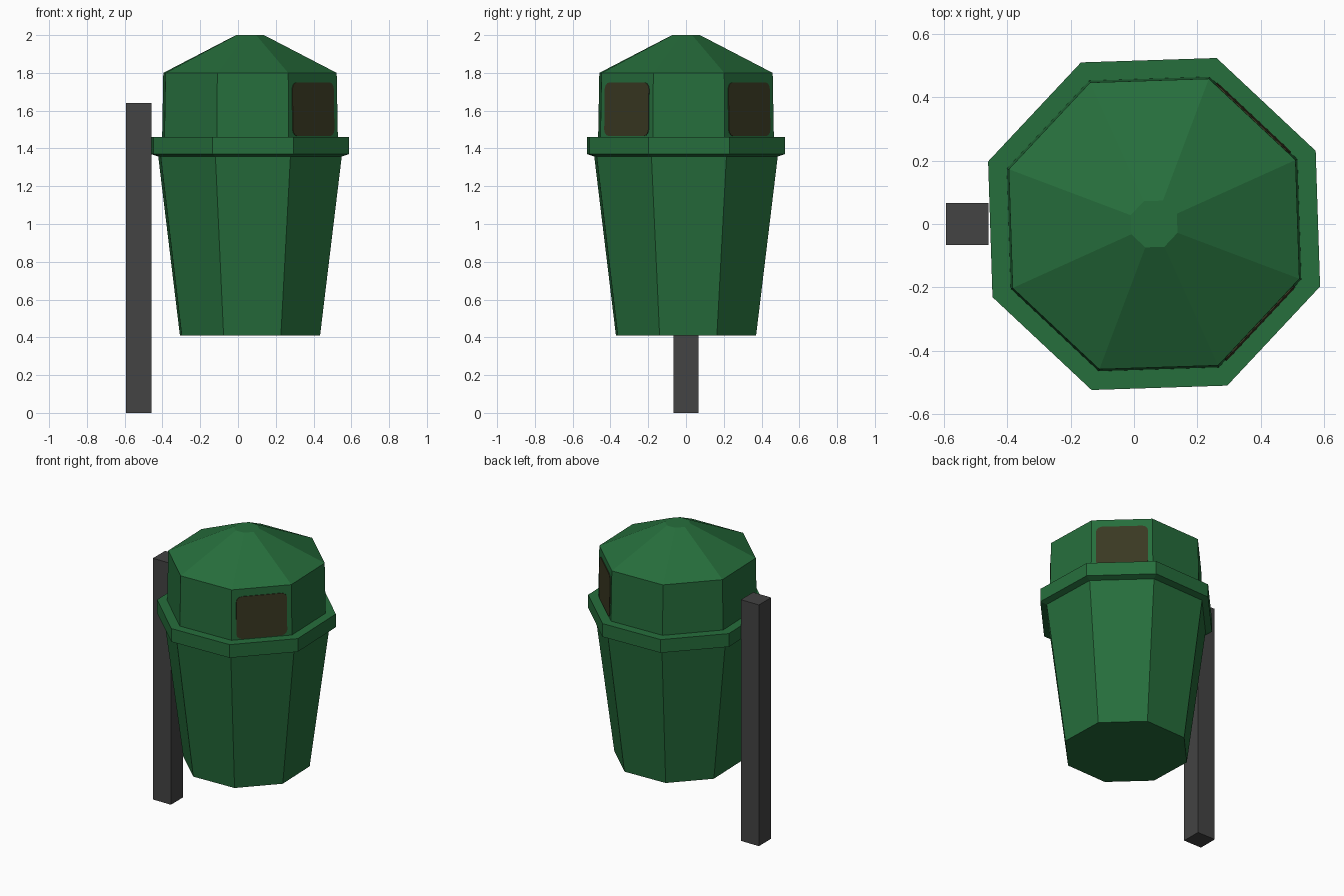
import bpy, bmesh, math
from mathutils import Vector, Matrix

if "Cube" in bpy.data.objects:
    bpy.data.objects.remove(bpy.data.objects["Cube"])

CX = 0.0635                      # axis of the bin
A0 = math.radians(24.35)         # angle of the first octagon corner


def material(name, rgb):
    m = bpy.data.materials.new(name)
    m.diffuse_color = (*rgb, 1)
    m.use_nodes = True
    m.node_tree.nodes["Principled BSDF"].inputs["Base Color"].default_value = m.diffuse_color
    return m


green = material("bin_green", (0.0194, 0.156, 0.045))
grey = material("post_grey", (0.056, 0.056, 0.056))
brown = material("opening_dark_brown", (0.042, 0.040, 0.016))


def finish(bm, name, mat):
    bmesh.ops.recalc_face_normals(bm, faces=bm.faces)
    me = bpy.data.meshes.new(name)
    bm.to_mesh(me)
    bm.free()
    me.materials.append(mat)
    ob = bpy.data.objects.new(name, me)
    bpy.context.collection.objects.link(ob)
    return ob


def octagon(name, profile, bottom=False, top=False):
    """Eight-sided shell through (radius, z) rings, with optional caps."""
    bm = bmesh.new()
    rings = [[bm.verts.new((CX + r * math.cos(A0 + k * math.pi / 4),
                            r * math.sin(A0 + k * math.pi / 4), z))
              for k in range(8)] for r, z in profile]
    for a, b in zip(rings, rings[1:]):
        for k in range(8):
            n = (k + 1) % 8
            bm.faces.new((a[k], a[n], b[n], b[k]))
    if bottom:
        bm.faces.new(rings[0][::-1])
    if top:
        bm.faces.new(rings[-1])
    return finish(bm, name, green)


# Tapered body, overhanging rim and hooded lid
octagon("bin_body", [(0.3965, 0.41), (0.519, 1.357)], bottom=True)
octagon("bin_rim", [(0.519, 1.357), (0.5605, 1.37), (0.5605, 1.46), (0.497, 1.46)])
octagon("bin_lid", [(0.497, 1.46), (0.4905, 1.80), (0.079, 2.0)], top=True)


# Rounded rectangular openings on two sides of the lid
def opening(name, angle, w=0.32, z0=1.465, z1=1.75, rad=0.035):
    c8 = math.cos(math.pi / 8)
    bm = bmesh.new()
    verts = []
    for i, (sx, top) in enumerate([(1, True), (-1, True), (-1, False), (1, False)]):
        for j in range(4):
            t = math.pi / 2 * (i + j / 3)
            u = sx * (w / 2 - rad) + rad * math.cos(t)
            z = (z1 - rad if top else z0 + rad) + rad * math.sin(t)
            f = (z - 1.46) / 0.34
            d = (0.497 + (0.4905 - 0.497) * f) * c8 + 0.004
            verts.append(bm.verts.new((d, u, z)))
    face = bm.faces.new(verts)
    ext = bmesh.ops.extrude_face_region(bm, geom=[face])
    bmesh.ops.translate(bm, vec=Vector((-0.006, 0, 0)),
                        verts=[v for v in ext["geom"] if isinstance(v, bmesh.types.BMVert)])
    bm.transform(Matrix.Translation((CX, 0, 0)) @ Matrix.Rotation(angle, 4, 'Z'))
    finish(bm, name, brown)


opening("front_opening", A0 - 3 * math.pi / 8)
opening("back_opening", A0 + math.pi / 8)

# Square support post
bm = bmesh.new()
bmesh.ops.create_cube(bm, size=1)
bm.transform(Matrix.Translation((-0.5265, 0, 0.82)) @ Matrix.Diagonal((0.135, 0.132, 1.64, 1)))
finish(bm, "support_post", grey)
